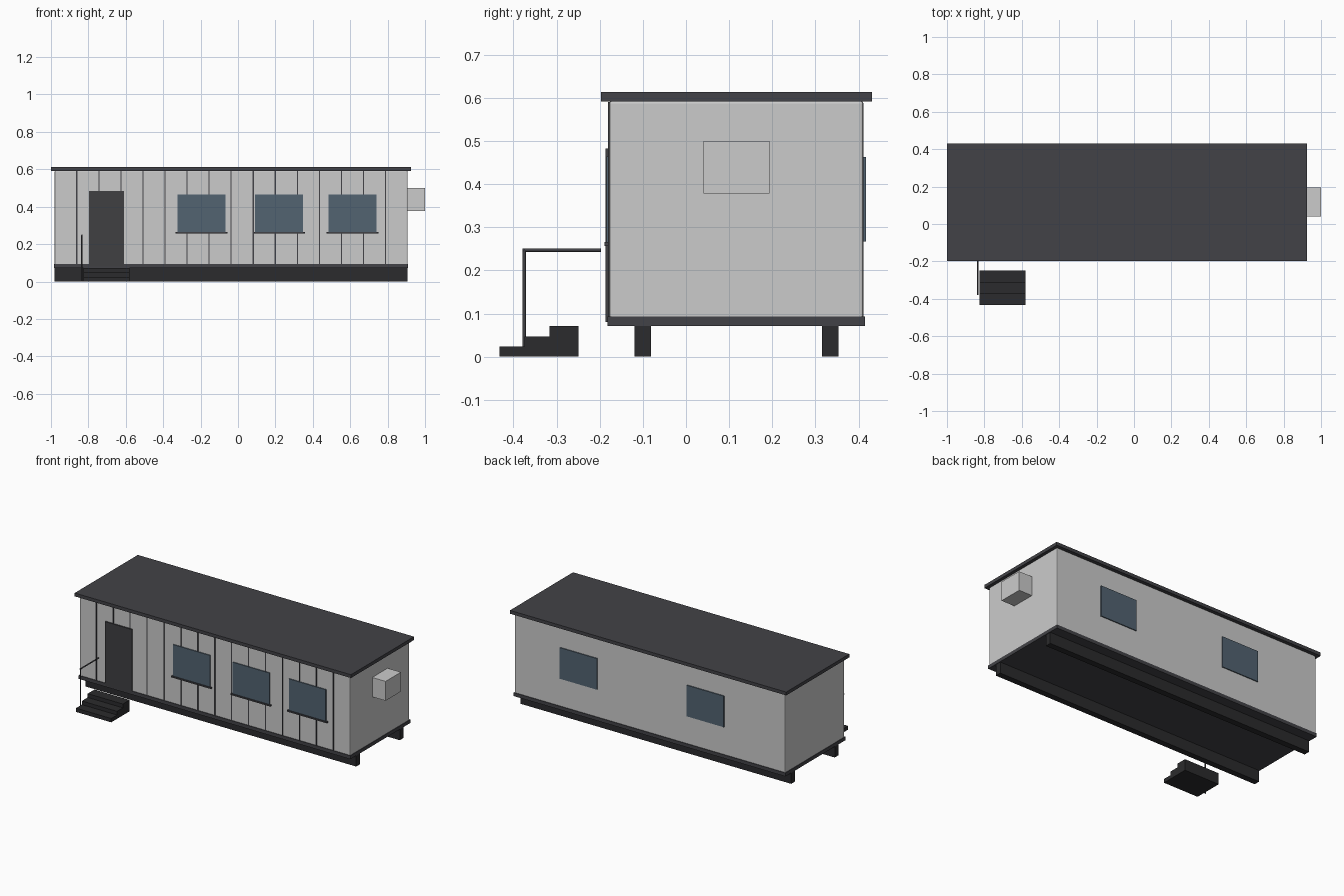
import bpy, bmesh
from mathutils import Vector

if "Cube" in bpy.data.objects:
    bpy.data.objects.remove(bpy.data.objects["Cube"])


def material(name, rgb):
    m = bpy.data.materials.new(name)
    m.diffuse_color = (*rgb, 1)
    m.use_nodes = True
    m.node_tree.nodes["Principled BSDF"].inputs["Base Color"].default_value = m.diffuse_color
    return m


DARK = material("dark_metal", (0.055, 0.055, 0.063))
BLACK = material("black_steel", (0.024, 0.024, 0.026))
DOOR = material("door_grey", (0.05, 0.05, 0.055))
GLASS = material("window_glass", (0.085, 0.125, 0.165))


def finish(name, bm, mat=None):
    bmesh.ops.recalc_face_normals(bm, faces=bm.faces)
    me = bpy.data.meshes.new(name)
    bm.to_mesh(me)
    bm.free()
    if mat:
        me.materials.append(mat)
    ob = bpy.data.objects.new(name, me)
    bpy.context.collection.objects.link(ob)
    return ob


def box(name, x, y, z, mat=None, bevel=0):
    bm = bmesh.new()
    bmesh.ops.create_cube(bm, size=1)
    for v in bm.verts:
        v.co = [(r[0] + r[1]) / 2 + c * (r[1] - r[0]) for c, r in zip(v.co, (x, y, z))]
    ob = finish(name, bm, mat)
    if bevel:
        mod = ob.modifiers.new("bevel", "BEVEL")
        mod.width, mod.segments = bevel, 2
    return ob


def rod(name, a, b, radius, mat=None):
    a, b = Vector(a), Vector(b)
    bm = bmesh.new()
    bmesh.ops.create_cone(bm, cap_ends=True, segments=12, radius1=radius,
                          radius2=radius, depth=(b - a).length)
    rot = (b - a).to_track_quat("Z", "Y")
    for v in bm.verts:
        v.co = rot @ v.co + (a + b) / 2
    return finish(name, bm, mat)


X0, X1 = -0.98, 0.907      # cabin ends
Y0, Y1 = -0.178, 0.411     # cabin front and back

# Cabin shell, floor frame, roof slab
box("cabin_walls", (X0, X1), (Y0, Y1), (0.08, 0.593), None, 0.006)
box("floor_frame", (X0 - 0.003, X1 + 0.003), (Y0 - 0.004, Y1 + 0.004), (0.071, 0.093), DARK)
box("roof", (-1.0, 0.925), (-0.197, 0.431), (0.592, 0.613), DARK)

# Support skids
for label, y in (("front", -0.1), ("back", 0.334)):
    box(label + "_skid", (X0, X1), (y - 0.019, y + 0.019), (0, 0.072), BLACK)

# Vertical panel strips on the front
step = (X1 - X0) / 16
for i in range(1, 16):
    x = X0 + i * step
    box(f"panel_strip_{i}", (x - 0.003, x + 0.003), (Y0 - 0.003, Y0 + 0.004), (0.09, 0.59), DARK)

# Door
box("door", (-0.797, -0.61), (-0.186, Y0 + 0.005), (0.08, 0.483), DOOR)

# Front windows with sills
for i, x in enumerate((-0.195, 0.219, 0.612)):
    box(f"front_window_{i}", (x - 0.128, x + 0.128), (-0.184, Y0 + 0.005), (0.265, 0.464), GLASS)
    box(f"window_sill_{i}", (x - 0.139, x + 0.139), (-0.189, Y0 + 0.005), (0.257, 0.266), DARK)

# Back windows
for i, x in enumerate((-0.426, 0.459)):
    box(f"back_window_{i}", (x - 0.129, x + 0.129), (Y1 - 0.005, 0.417), (0.267, 0.463), GLASS)

# Wall-mounted cooling unit
box("air_conditioner", (X1 - 0.003, 1.0), (0.041, 0.194), (0.378, 0.5))

# Entrance steps: stair profile swept sideways
profile = [(-0.432, 0), (-0.432, 0.024), (-0.374, 0.024), (-0.374, 0.047),
           (-0.316, 0.047), (-0.316, 0.071), (-0.249, 0.071), (-0.249, 0)]
bm = bmesh.new()
face = bm.faces.new([bm.verts.new((-0.826, y, z)) for y, z in profile])
ext = bmesh.ops.extrude_face_region(bm, geom=[face], use_keep_orig=True)
for g in ext["geom"]:
    if isinstance(g, bmesh.types.BMVert):
        g.co.x = -0.581
finish("entrance_steps", bm, BLACK)

# Handrail
rod("handrail_post", (-0.835, -0.375, 0), (-0.835, -0.375, 0.25), 0.004, DARK)
rod("handrail_bar", (-0.835, -0.379, 0.247), (-0.835, -0.197, 0.247), 0.004, DARK)
